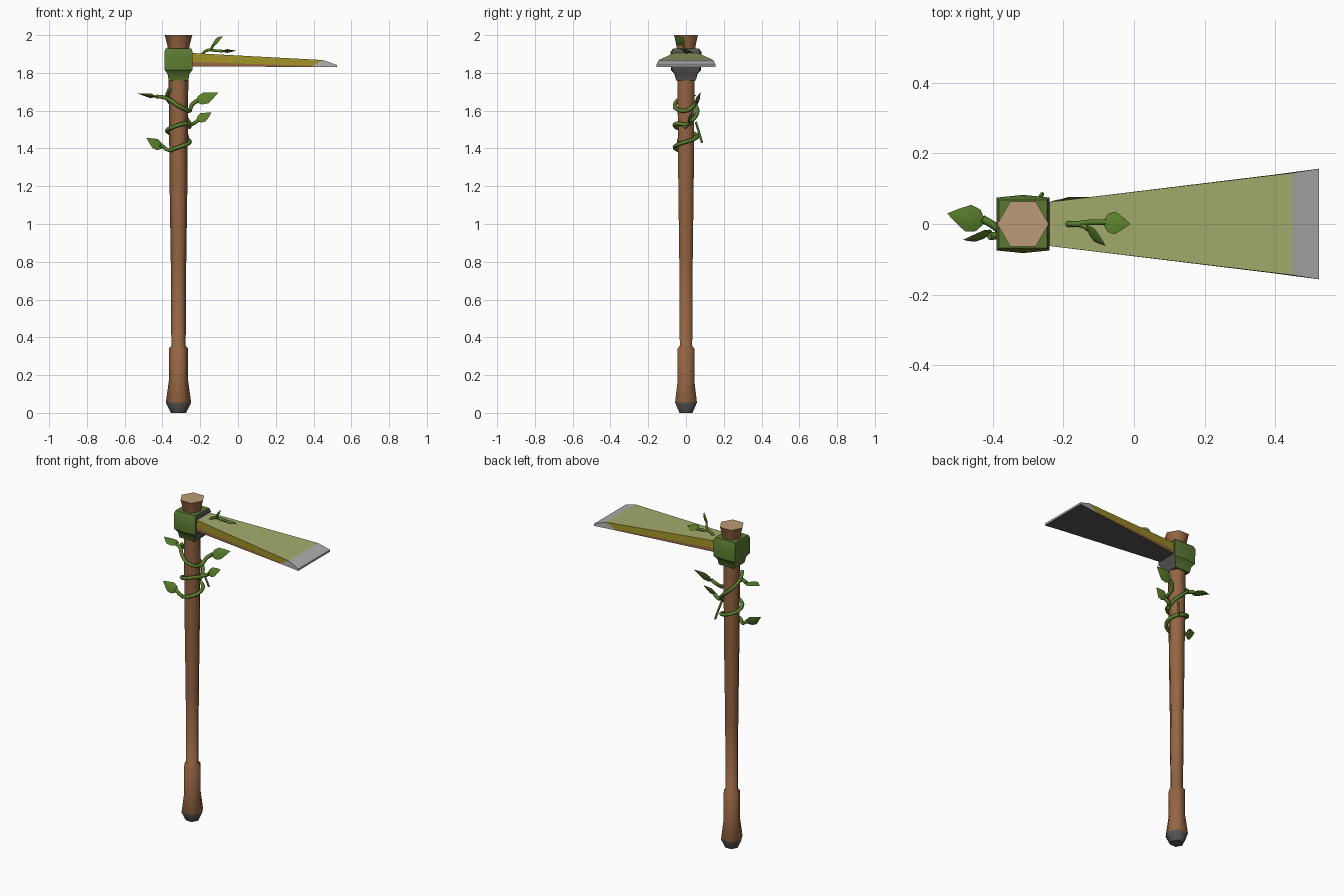
import bpy, bmesh, math
from mathutils import Vector

if "Cube" in bpy.data.objects:
    bpy.data.objects.remove(bpy.data.objects["Cube"])

def mat(name, c):
    m = bpy.data.materials.new(name)
    m.diffuse_color = (*c, 1)
    m.use_nodes = True
    m.node_tree.nodes["Principled BSDF"].inputs["Base Color"].default_value = m.diffuse_color
    return m

WOOD = mat("brown wood", (0.30, 0.13, 0.055))
TAN = mat("cut wood", (0.50, 0.33, 0.18))
GREEN = mat("painted green", (0.10, 0.19, 0.03))
LEAF = mat("leaf green", (0.10, 0.21, 0.025))
OLIVE = mat("pale olive", (0.37, 0.41, 0.15))
YELLOW = mat("mustard", (0.36, 0.29, 0.02))
SILVER = mat("silver", (0.42, 0.42, 0.42))
DARK = mat("dark iron", (0.095, 0.09, 0.085))
CX = -0.315

def finish(name, bm, mats, rule=None, smooth=None):
    bmesh.ops.recalc_face_normals(bm, faces=bm.faces)
    bm.normal_update()
    if rule:
        for f in bm.faces:
            f.material_index = rule(f)
    me = bpy.data.meshes.new(name)
    bm.to_mesh(me)
    bm.free()
    for m in mats:
        me.materials.append(m)
    ob = bpy.data.objects.new(name, me)
    bpy.context.collection.objects.link(ob)
    if smooth:
        bpy.ops.object.select_all(action='DESELECT')
        ob.select_set(True)
        bpy.context.view_layer.objects.active = ob
        bpy.ops.object.shade_smooth_by_angle(angle=math.radians(smooth))
    return ob

def loft(rings):
    """Skin a list of equal-length point rings and cap both ends."""
    bm = bmesh.new()
    vs = [[bm.verts.new(p) for p in r] for r in rings]
    n = len(vs[0])
    for a, b in zip(vs, vs[1:]):
        for i in range(n):
            j = (i + 1) % n
            bm.faces.new((a[i], a[j], b[j], b[i]))
    bm.faces.new(vs[0][::-1])
    bm.faces.new(vs[-1])
    return bm

# six-sided wooden handle with an iron butt and a pale cut top
profile = [(0, .04), (.055, .067), (.17, .051), (.34, .051), (.355, .038),
           (.8, .041), (1.2, .047), (1.75, .052), (1.92, .056), (1.95, .06), (2.0, .073)]
rings = [[(CX + r * math.cos(k * math.pi / 3), r * math.sin(k * math.pi / 3), z)
          for k in range(6)] for z, r in profile]

def handle_rule(f):
    if f.calc_center_median().z < 0.05:
        return 1
    return 2 if f.normal.z > 0.9 else 0
finish("handle", loft(rings), [WOOD, DARK, TAN], handle_rule, 62)

# green socket block with a narrower collar below, iron on the blade side
def socket_ring(z, h, bulge):
    return [(CX + x * h, y * h * (bulge if x == 0 else 1), z) for x, y in
            [(-1, -1), (0, -1), (1, -1), (1, 0), (1, 1), (0, 1), (-1, 1), (-1, 0)]]
bm = loft([socket_ring(*a) for a in
           [(1.76, .052, 1), (1.795, .058, 1.05), (1.815, .073, 1.1),
            (1.91, .075, 1.1), (1.93, .068, 1)]])
finish("socket", bm, [GREEN, DARK],
       lambda f: 1 if f.normal.x > 0.5 or f.normal.z < -0.9 else 0, 40)

# flaring blade: each section runs bottom, band, top edge on both sides
def blade_ring(pts):
    return [(x, -y, z) for x, y, z in pts] + [(x, y, z) for x, y, z in pts[::-1]]
bm = loft([blade_ring(p) for p in [
    [(-.26, .06, 1.835), (-.26, .06, 1.858), (-.26, .06, 1.906)],
    [(.39, .139, 1.831), (.395, .139, 1.837), (.45, .145, 1.868)],
    [(.525, .157, 1.83), (.525, .157, 1.835), (.525, .157, 1.842)]]])

def blade_rule(f):
    c = f.calc_center_median()
    if f.normal.z < -0.7:
        return 0
    if c.x > 0.42:
        return 1
    if f.normal.z > 0.7:
        return 2
    return 3 if c.z > 1.853 else 4
finish("blade", bm, [DARK, SILVER, OLIVE, YELLOW, WOOD], blade_rule)

# vines: thin smooth tubes along short paths
def vine(name, pts, r=0.011):
    cu = bpy.data.curves.new(name, 'CURVE')
    cu.dimensions = '3D'
    cu.bevel_depth = r
    cu.bevel_resolution = 1
    cu.resolution_u = 4
    cu.use_fill_caps = True
    sp = cu.splines.new('BEZIER')
    sp.bezier_points.add(len(pts) - 1)
    for b, p in zip(sp.bezier_points, pts):
        b.co = p
        b.handle_left_type = b.handle_right_type = 'AUTO'
    cu.materials.append(LEAF)
    ob = bpy.data.objects.new(name, cu)
    bpy.context.collection.objects.link(ob)

def around(deg, z, r=0.06):
    a = math.radians(deg)
    return (CX + r * math.cos(a), r * math.sin(a), z)

vine("lower_vine", [(-.41, -.035, 1.42), around(215, 1.39)] +
     [around(250 + 45 * i, 1.40 + .0145 * i) for i in range(10)] +
     [(-.24, .02, 1.53), (-.21, .02, 1.55)])
vine("upper_vine", [(-.43, .015, 1.675), (-.39, -.01, 1.67), around(225, 1.655),
                    around(270, 1.625), around(315, 1.605), around(0, 1.60),
                    (-.245, .045, 1.63), (-.215, .06, 1.655)])
vine("back_vine", [around(-10 + 38 * i, 1.51 + .034 * i) for i in range(7)])
vine("back_tendril", [around(60, 1.54), (-.27, .07, 1.48), (-.26, .085, 1.43)], .006)
vine("blade_vine", [(-.19, 0, 1.90), (-.165, 0, 1.92), (-.12, .005, 1.918),
                    (-.08, .005, 1.915)], .008)
vine("blade_sprig", [(-.17, 0, 1.915), (-.145, -.005, 1.925), (-.13, -.015, 1.95)], .007)

# leaves: pointed six-sided outline with a raised ridge on both sides
def leaf(name, base, tip, width, normal):
    base, tip = Vector(base), Vector(tip)
    d = tip - base
    n = Vector(normal)
    n = (n - d * n.dot(d) / d.length_squared).normalized()
    s = d.normalized().cross(n) * width / 2
    bm = bmesh.new()
    rim = [bm.verts.new(base + d * t + s * w) for t, w in
           [(0, 0), (.2, .8), (.45, 1), (.75, .5), (1, 0),
            (.75, -.5), (.45, -1), (.2, -.8)]]
    for k in (1, -1):
        peak = bm.verts.new(base + d * .4 + n * k * width * .16)
        for i in range(8):
            bm.faces.new((rim[i], rim[(i + 1) % 8], peak))
    finish(name, bm, [LEAF], None, 50)

leaf("leaf_left_upper", (-.42, .005, 1.672), (-.53, .03, 1.69), .078, (.1, 0, 1))
leaf("leaf_left_lower", (-.40, -.025, 1.40), (-.485, -.045, 1.455), .065, (.3, -1, .5))
leaf("leaf_right_upper", (-.225, .055, 1.645), (-.105, .075, 1.695), .068, (.1, -1, .5))
leaf("leaf_right_lower", (-.22, .015, 1.545), (-.14, .03, 1.59), .055, (0, -1, .5))
leaf("leaf_blade_flat", (-.09, .005, 1.915), (-.01, 0, 1.917), .066, (0, .2, 1))
leaf("leaf_blade_raised", (-.135, -.01, 1.95), (-.08, -.062, 1.995), .05, (-.3, -.7, .7))
